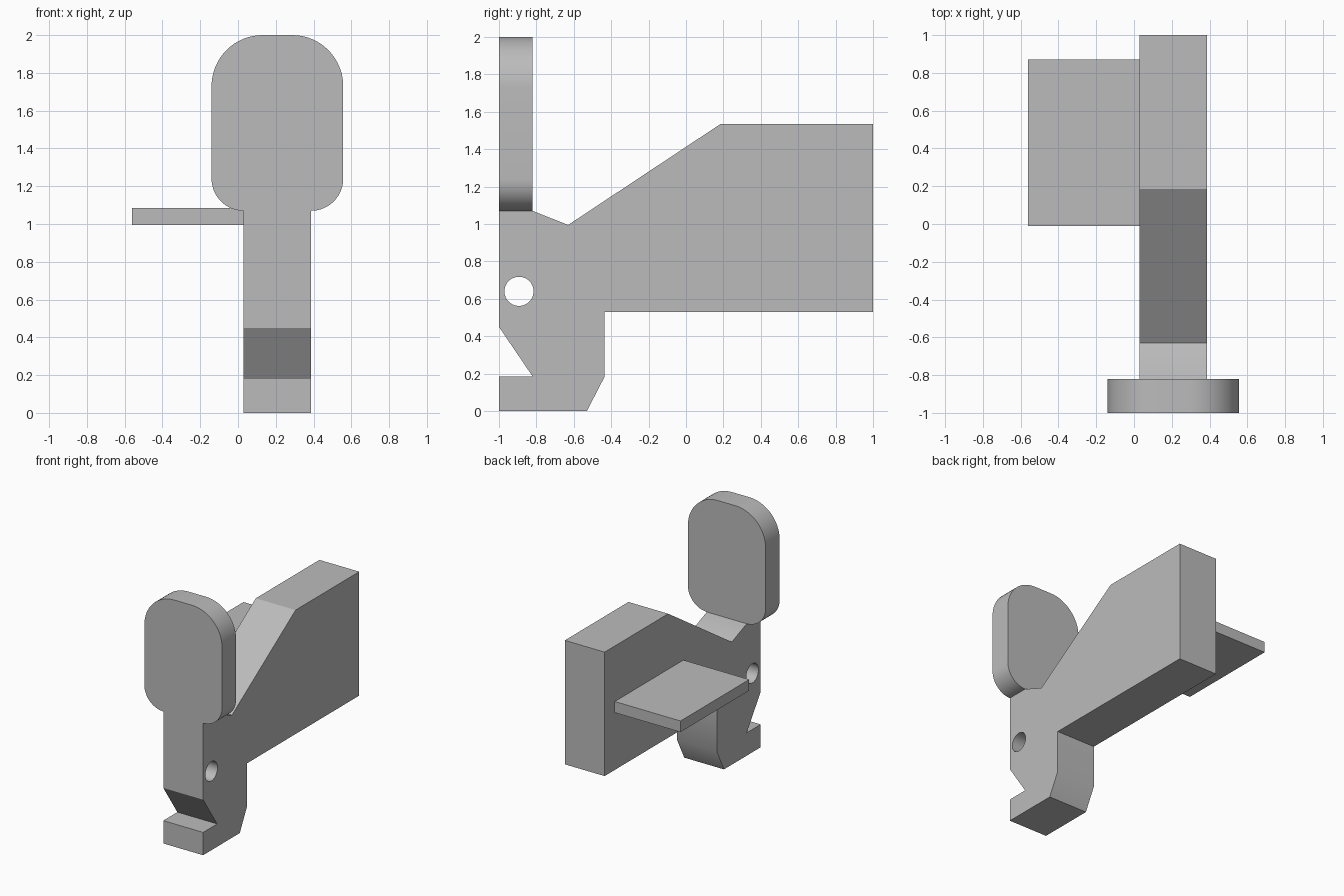
import bpy, bmesh, math
from mathutils import Matrix

cube = bpy.data.objects.get("Cube")
if cube:
    bpy.data.objects.remove(cube, do_unlink=True)

grey = bpy.data.materials.new("plain grey")
grey.use_nodes = True
GREY = (0.5, 0.5, 0.5, 1)
grey.diffuse_color = GREY
grey.node_tree.nodes["Principled BSDF"].inputs["Base Color"].default_value = GREY


def arc(cx, cy, r, start, end, steps=16):
    """Points on an arc, angles in degrees."""
    angles = [math.radians(start + (end - start) * i / steps) for i in range(steps + 1)]
    return [(cx + r * math.cos(a), cy + r * math.sin(a)) for a in angles]


def prism(name, points, axis, low, high):
    """Extrude a (y, z) profile along x, or an (x, z) profile along y."""
    bm = bmesh.new()
    place = (lambda p: (low, *p)) if axis == "x" else (lambda p: (p[0], low, p[1]))
    face = bm.faces.new([bm.verts.new(place(p)) for p in points])
    moved = bmesh.ops.extrude_face_region(bm, geom=[face])["geom"]
    shift = (high - low, 0, 0) if axis == "x" else (0, high - low, 0)
    bmesh.ops.translate(bm, vec=shift, verts=[v for v in moved if isinstance(v, bmesh.types.BMVert)])
    bmesh.ops.recalc_face_normals(bm, faces=bm.faces)
    mesh = bpy.data.meshes.new(name)
    bm.to_mesh(mesh)
    bm.free()
    mesh.materials.append(grey)
    obj = bpy.data.objects.new(name, mesh)
    bpy.context.collection.objects.link(obj)
    return obj


def select(obj):
    bpy.ops.object.select_all(action="DESELECT")
    obj.select_set(True)
    bpy.context.view_layer.objects.active = obj


LEFT, RIGHT = 0.03, 0.387      # body sides
FRONT, PADDLE_BACK = -1.0, -0.82
NECK = 1.07                    # where the paddle meets the body

# Lever body with hooked foot
body = prism("lever_body", [
    (FRONT, 0.005), (-0.53, 0.005), (-0.437, 0.18), (-0.437, 0.53), (1, 0.53),
    (1, 1.535), (0.185, 1.535), (-0.63, 0.995), (PADDLE_BACK, NECK), (FRONT, NECK),
    (FRONT, 0.45), (PADDLE_BACK, 0.185), (FRONT, 0.185)], "x", LEFT, RIGHT)
for v in body.data.vertices:   # foot rests on the ground
    if v.co.z < 0.01:
        v.co.z = 0

# Pivot hole through the body
cutter = prism("hole_cutter", arc(-0.893, 0.64, 0.078, 0, 360, 40)[:-1], "x", LEFT - 0.1, RIGHT + 0.1)
cutter.hide_render = True
select(body)
mod = body.modifiers.new("pivot_hole", "BOOLEAN")
mod.object = cutter
mod.operation = "DIFFERENCE"
mod.solver = "EXACT"
bpy.ops.object.modifier_apply(modifier=mod.name)
bpy.data.objects.remove(cutter, do_unlink=True)

# Rounded paddle: large radius above, small radius below
x0, x1, top, big, small = -0.14, 0.557, 2.0, 0.27, 0.17
paddle = prism("paddle",
               arc(x1 - big, top - big, big, 0, 90)
               + arc(x0 + big, top - big, big, 90, 180)
               + arc(x0 + small, NECK + small, small, 180, 270)
               + arc(x1 - small, NECK + small, small, 270, 360),
               "y", FRONT, PADDLE_BACK)

# Flat side tab
tab = prism("side_tab", [(-0.01, 0.995), (0.87, 0.995), (0.87, 1.085), (-0.01, 1.085)], "x", -0.56, LEFT)

for obj in (body, paddle):
    select(obj)
    bpy.ops.object.shade_smooth_by_angle(angle=math.radians(30))
